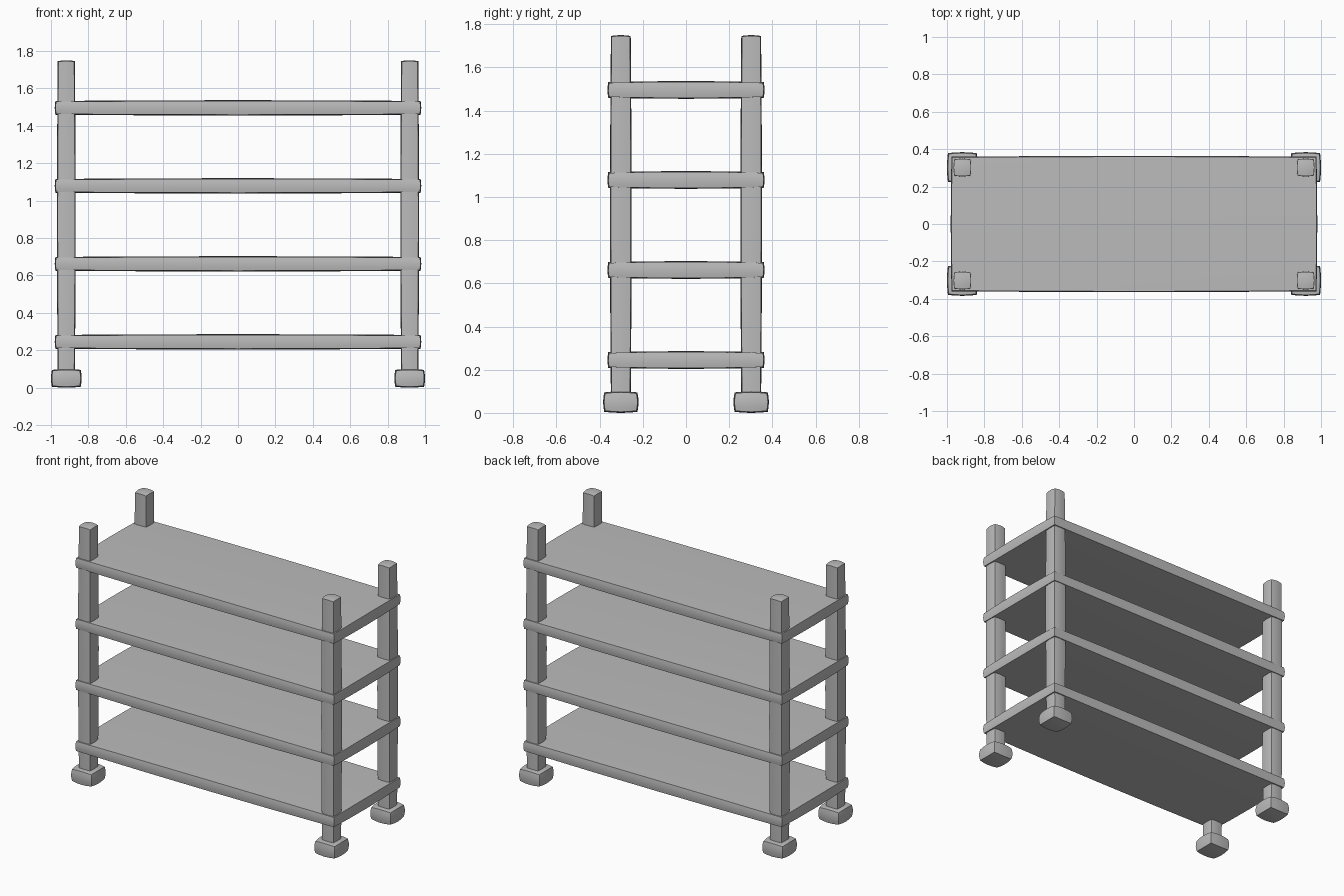
import bpy, bmesh, math

if "Cube" in bpy.data.objects:
    bpy.data.objects.remove(bpy.data.objects["Cube"])

grey = bpy.data.materials.new("grey")
grey.diffuse_color = (0.5, 0.5, 0.5, 1)
grey.use_nodes = True
grey.node_tree.nodes["Principled BSDF"].inputs["Base Color"].default_value = grey.diffuse_color


def soft_box(name, center, half, bulge, cuts=3):
    """Box whose faces swell gently outwards from slightly pulled-in edges."""
    bm = bmesh.new()
    bmesh.ops.create_cube(bm, size=2)
    bmesh.ops.subdivide_edges(bm, edges=bm.edges[:], cuts=cuts, use_grid_fill=True)
    for v in bm.verts:
        c = v.co.copy()
        for i in range(3):
            others = c.length_squared - c[i] ** 2
            v.co[i] = c[i] * (half[i] - bulge * others)
    mesh = bpy.data.meshes.new(name)
    bm.to_mesh(mesh)
    bm.free()
    mesh.materials.append(grey)
    obj = bpy.data.objects.new(name, mesh)
    obj.location = center
    bpy.context.collection.objects.link(obj)
    bpy.ops.object.select_all(action='DESELECT')
    obj.select_set(True)
    bpy.context.view_layer.objects.active = obj
    bpy.ops.object.shade_smooth_by_angle(angle=math.radians(30))
    return obj


# Four corner posts, each on a block foot
for x in (-0.918, 0.918):
    for y in (-0.302, 0.302):
        soft_box("post", (x, y, 0.90), (0.05, 0.05, 0.85), 0.004)
        soft_box("foot", (x, y, 0.05), (0.082, 0.082, 0.05), 0.005)

# Four evenly spaced shelves
for i in range(4):
    soft_box("shelf", (0, 0, 0.245 + i * 0.417), (0.98, 0.364, 0.041), 0.004)
